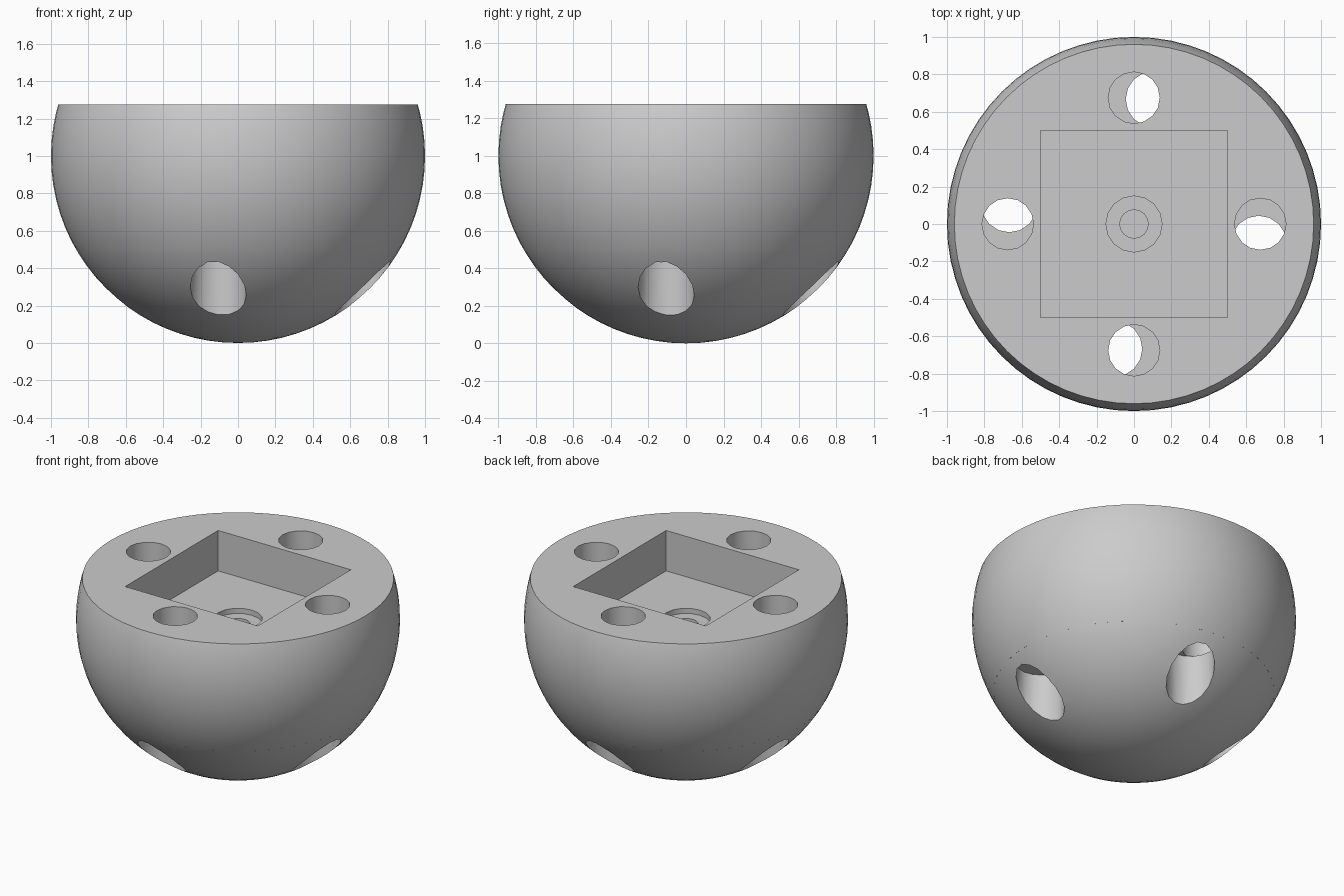
import bpy
import bmesh
import math
from mathutils import Matrix, Vector

default_cube = bpy.data.objects.get("Cube")
if default_cube:
    bpy.data.objects.remove(default_cube, do_unlink=True)

SEAM, TOP = 0.5, 1.275
HOLE_RING = 0.675
TWIST = math.radians(-9)      # the lower cap is turned against the body

grey = bpy.data.materials.new("plain grey")
grey.use_nodes = True
grey.diffuse_color = (0.6, 0.6, 0.6, 1)
grey.node_tree.nodes["Principled BSDF"].inputs["Base Color"].default_value = (0.6, 0.6, 0.6, 1)


def make_object(name, bm):
    bmesh.ops.recalc_face_normals(bm, faces=bm.faces)
    mesh = bpy.data.meshes.new(name)
    bm.to_mesh(mesh)
    bm.free()
    mesh.materials.append(grey)
    obj = bpy.data.objects.new(name, mesh)
    bpy.context.collection.objects.link(obj)
    return obj


def sphere_slice(name, low, high, turn=0):
    """Solid slice of the unit ball between two heights."""
    bm = bmesh.new()
    bmesh.ops.create_uvsphere(bm, u_segments=64, v_segments=40, radius=1)
    bmesh.ops.transform(bm, verts=bm.verts,
                        matrix=Matrix.Translation((0, 0, 1)) @ Matrix.Rotation(turn, 4, "Z"))
    for height, direction in ((low, -1), (high, 1)):
        if height is None:
            continue
        bmesh.ops.bisect_plane(bm, geom=bm.verts[:] + bm.edges[:] + bm.faces[:], dist=1e-5,
                               plane_co=Vector((0, 0, height)),
                               plane_no=Vector((0, 0, direction)), clear_outer=True)
        bmesh.ops.holes_fill(bm, edges=[e for e in bm.edges if e.is_boundary], sides=0)
    return make_object(name, bm)


def add_cylinder(bm, x, y, radius, low, high, sides=16):
    bmesh.ops.create_cone(bm, cap_ends=True, segments=sides, radius1=radius, radius2=radius,
                          depth=high - low,
                          matrix=Matrix.Translation((x, y, (low + high) / 2)))


def hole_ring(radius, low, high, turn=0):
    bm = bmesh.new()
    for i in range(4):
        angle = i * math.pi / 2 + turn
        add_cylinder(bm, HOLE_RING * math.cos(angle), HOLE_RING * math.sin(angle),
                     radius, low, high)
    return bm


def cut(target, bm):
    cutter = make_object("cutter", bm)
    cutter.hide_render = True
    mod = target.modifiers.new("cut", "BOOLEAN")
    mod.operation, mod.solver, mod.object = "DIFFERENCE", "EXACT", cutter
    bpy.context.view_layer.objects.active = target
    bpy.ops.object.modifier_apply(modifier=mod.name)
    bpy.data.objects.remove(cutter, do_unlink=True)


# Upper body: four vertical holes, square pocket, stepped screw hole
body = sphere_slice("upper_body", SEAM, TOP)
cut(body, hole_ring(0.138, SEAM - 0.2, TOP + 0.2))

pocket = bmesh.new()
bmesh.ops.create_cube(pocket, size=1, matrix=Matrix.Translation((0, 0, 1.5)))
cut(body, pocket)

for radius, floor in ((0.15, 0.965), (0.076, SEAM - 0.1)):
    bore = bmesh.new()
    add_cylinder(bore, 0, 0, radius, floor, 1.1)
    cut(body, bore)

# Lower cap: slightly wider holes, turned against the body
cap = sphere_slice("lower_cap", None, SEAM, TWIST)
cut(cap, hole_ring(0.15, -0.2, SEAM + 0.2, TWIST))

# Smooth curved shell with crisp rims
for obj in (body, cap):
    bpy.ops.object.select_all(action="DESELECT")
    obj.select_set(True)
    bpy.context.view_layer.objects.active = obj
    bpy.ops.object.shade_smooth_by_angle(angle=math.radians(30))
